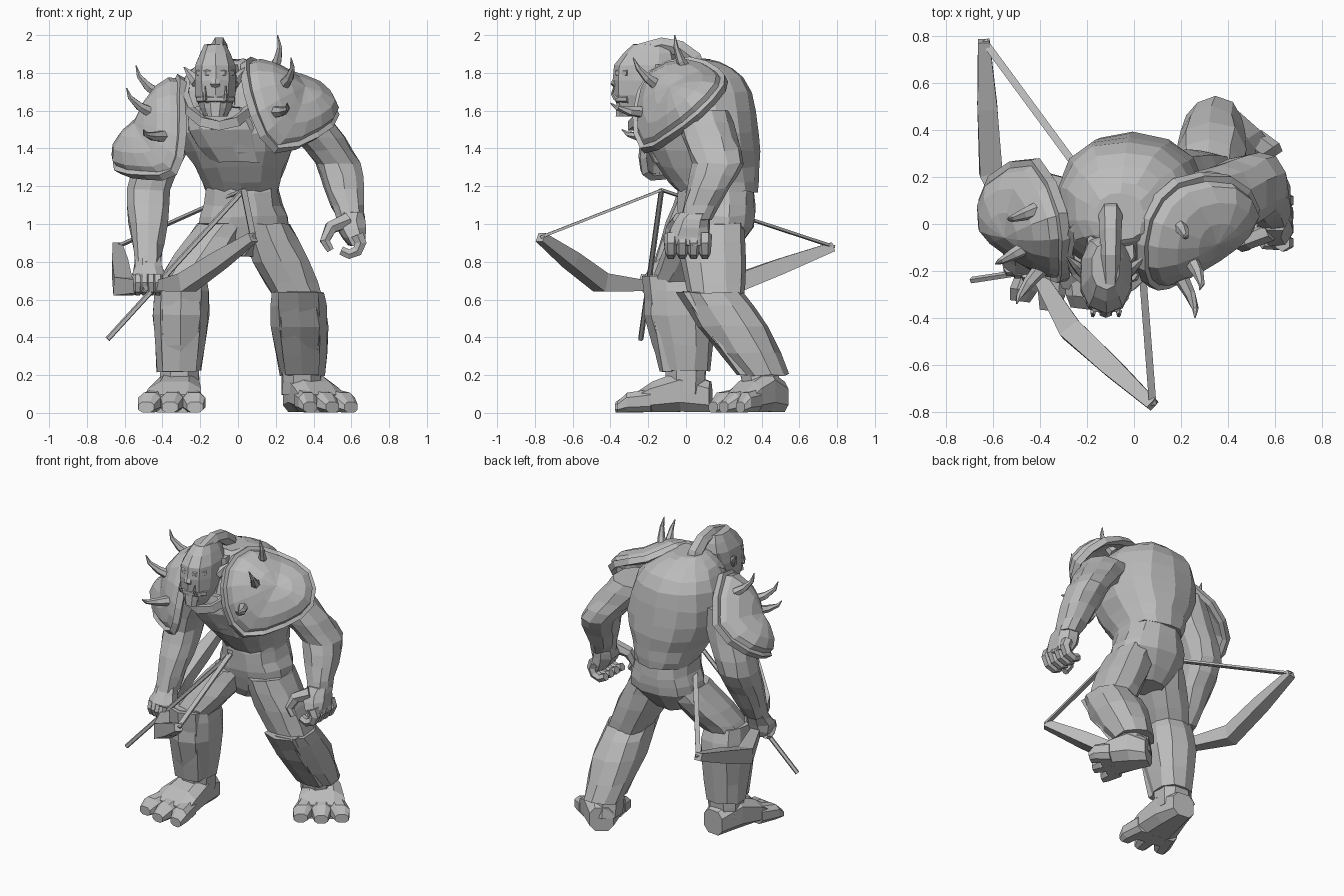
import bpy, bmesh, math, random
from mathutils import Vector

random.seed(4)
if "Cube" in bpy.data.objects:
    bpy.data.objects.remove(bpy.data.objects["Cube"])

grey = bpy.data.materials.new("plain grey")
grey.use_nodes = True
grey.diffuse_color = (.5, .5, .5, 1)
grey.node_tree.nodes["Principled BSDF"].inputs["Base Color"].default_value = grey.diffuse_color
RIGHTWARD, BACKWARD, UPWARD = Vector((1, 0, 0)), Vector((0, 1, 0)), Vector((0, 0, 1))


def finish(name, bm):
    bmesh.ops.recalc_face_normals(bm, faces=bm.faces)
    mesh = bpy.data.meshes.new(name)
    bm.to_mesh(mesh)
    bm.free()
    mesh.materials.append(grey)
    part = bpy.data.objects.new(name, mesh)
    bpy.context.collection.objects.link(part)
    return part


def bridge(bm, rings, closed=False):
    pairs = list(zip(rings, rings[1:])) + ([(rings[-1], rings[0])] if closed else [])
    for lower, upper in pairs:
        for i in range(len(lower)):
            bm.faces.new((lower[i - 1], lower[i], upper[i], upper[i - 1]))


def halfway(previous, this, following, beyond):
    """Point between two neighbours on a smooth curve through all four."""
    return ((this + following) * 9 - previous - beyond) / 16


def loft(name, stations, sides=8, axis=None, ref=UPWARD, power=1, rough=0, closed=False):
    """Skin over stations: position, radius across and, if it differs, radius along ref."""
    bm = bmesh.new()
    points = [Vector(station[:3]) for station in stations]
    last = len(points) - 1
    rings = []
    for k, station in enumerate(stations):
        before = points[k - 1] if k or closed else points[0]
        after = points[(k + 1) % len(points)] if k < last or closed else points[last]
        along = axis or (after - before).normalized()
        across = along.cross(ref).normalized()
        outward = across.cross(along)
        ring = []
        for i in range(sides):
            angle = math.tau * (i + .5) / sides
            c, s = math.cos(angle), math.sin(angle)
            corner = points[k] + across * station[3] * math.copysign(abs(c) ** power, c)
            corner += outward * station[-1] * math.copysign(abs(s) ** power, s)
            corner += Vector([random.uniform(-rough, rough) for _ in range(3)])
            ring.append(bm.verts.new(corner))
        rings.append(ring)
    bridge(bm, rings, closed)
    if not closed:
        bm.faces.new(rings[0])
        bm.faces.new(rings[-1])
    return finish(name, bm)


def limb(name, stations, sides=10, rough=.007):
    """Body part of level rings, with one eased ring added between each two stations."""
    rows = [Vector((*station[:4], station[-1])) for station in stations]
    eased = []
    for k, (this, following) in enumerate(zip(rows, rows[1:])):
        beyond = rows[min(k + 2, len(rows) - 1)]
        eased += [this, halfway(rows[max(k - 1, 0)], this, following, beyond)]
    loft(name, eased + rows[-1:], sides, UPWARD, BACKWARD, power=.85, rough=rough)


def rod(name, path, thick, thin, sides=6, ref=UPWARD):
    step = (thin - thick) / (len(path) - 1)
    loft(name, [(*point, thick + step * k) for k, point in enumerate(path)], sides, ref=ref)


# Torso and hips
limb("torso", [(.02, .17, 1.17, .19, .21), (.01, .12, 1.3, .24, .27), (-.01, .07, 1.48, .32, .31),
               (-.03, .08, 1.7, .29, .27), (-.05, .07, 1.82, .2, .18), (-.06, .03, 1.87, .1)], sides=14)
limb("hips", [(.02, .16, 1.22, .19, .2), (.03, .16, 1.1, .21), (.03, .16, .98, .24, .2),
              (0, .13, .83, .1)], sides=12)
limb("chest_plate", [(0, -.08, 1.33, .15, .09), (-.07, -.14, 1.5, .2, .12), (-.1, -.1, 1.62, .16)])
limb("neck", [(-.1, -.1, 1.5, .16), (-.1, -.1, 1.84, .1)])
turns = [math.tau * i / 12 for i in range(12)]
loft("collar", [(.18 * math.cos(a) - .1, .18 * math.sin(a) - .11, 1.68 + .16 * math.sin(a), .025, .035)
                for a in turns], 4, closed=True)

# Head, face and crest of hair
middle = -.12
limb("head", [(middle, -.28, 1.57, .065, .07), (middle, -.24, 1.68, .11, .14),
              (middle, -.21, 1.84, .11, .17), (middle, -.18, 1.95, .06, .1)], rough=.003)
limb("chin", [(middle, -.33, 1.57, .045), (middle, -.33, 1.66, .065, .04)], sides=8, rough=0)
loft("nose", [(middle, -.36, 1.8, .014), (middle, -.38, 1.74, .03, .02), (middle, -.36, 1.72, .02)],
     6, UPWARD, BACKWARD)
for name, height in (("brow", 1.8), ("lower_lip", 1.66)):
    rod(name, [(middle + .09 * math.sin(a), -.28 - .09 * math.cos(a), height)
               for a in (-1.3, -.5, .5, 1.3)], .02, .02)
rod("hair_crest", [(middle + .02, .2 * math.sin(a) - .13, 1.79 + .16 * math.cos(a))
                   for a in (-1.2, -.6, 0, .5, 1, 1.6)], .035, .055, ref=RIGHTWARD)
for side, label in ((-1, "right"), (1, "left")):
    tusk = Vector((middle + side * .055, -.37, 1.66))
    rod(label + "_tusk", [tusk, tusk + Vector((0, -.02, .03)), tusk + Vector((0, -.01, .07))],
        .014, .003, 5, BACKWARD)
    ear = Vector((middle + side * .1, -.2, 1.75))
    tip = ear + Vector((side * .065, .06, .08))
    loft(label + "_ear", [(*ear, .03, .035), (*ear.lerp(tip, .5), .02, .025), (*tip, .004)], 6)


# Domed shoulder guards with raised rims and curved spikes
def shoulder_guard(name, outline, bulge, spikes):
    outline, bulge = [Vector(p) for p in outline], Vector(bulge)
    count = len(outline)
    centre = sum(outline, Vector()) / count
    rim = []
    for k in range(count):
        this, following, beyond = (outline[(k + n) % count] for n in range(3))
        rim += [this, halfway(outline[k - 1], this, following, beyond)]
    bm = bmesh.new()
    rings = [[bm.verts.new(centre + (p - centre) * math.cos(lift) + bulge * math.sin(lift)) for p in rim]
             for lift in (0, .4, .8, 1.2)]
    bridge(bm, rings)
    top = bm.verts.new(centre + bulge)
    for i in range(len(rim)):
        bm.faces.new((rings[-1][i - 1], rings[-1][i], top))
    finish(name, bm).modifiers.new("thickness", "SOLIDIFY").thickness = .02
    loft(name + "_rim", [(*p, .025, .03) for p in rim], 4, ref=bulge.normalized(), closed=True)
    bend = Vector((math.copysign(.02, centre.x), -.01, -.015))
    for k, (base, tip) in enumerate(spikes):
        base, tip = Vector(base), Vector(tip)
        rod(f"{name}_spike_{k + 1}", [base.lerp(tip, -.2), base.lerp(tip, .3) + bend,
                                      base.lerp(tip, .7) + bend, tip], .036, .003, ref=BACKWARD)


shoulder_guard("right_shoulder_guard",
               [(-.31, .04, 1.77), (-.3, -.14, 1.67), (-.3, -.22, 1.45), (-.34, -.22, 1.28),
                (-.48, -.14, 1.26), (-.63, 0, 1.29), (-.6, .19, 1.38), (-.42, .26, 1.54)], (-.13, -.03, .08),
               [((-.42, .06, 1.7), (-.54, .02, 1.84)), ((-.46, -.1, 1.6), (-.59, -.17, 1.72)),
                ((-.4, -.2, 1.47), (-.5, -.34, 1.5))])
shoulder_guard("left_shoulder_guard",
               [(.06, .02, 1.86), (.04, -.18, 1.79), (.09, -.26, 1.58), (.2, -.22, 1.4),
                (.41, -.08, 1.47), (.51, .06, 1.58), (.4, .19, 1.72), (.18, .17, 1.8)], (.12, -.05, .08),
               [((.18, 0, 1.83), (.21, -.06, 2)), ((.24, -.16, 1.75), (.28, -.28, 1.88)),
                ((.2, -.24, 1.6), (.26, -.4, 1.64))])


# Arms
def arm(label, shoulder, elbow, wrist):
    shoulder, elbow, wrist = Vector(shoulder), Vector(elbow), Vector(wrist)
    limb(label + "_arm", [(*shoulder, .15), (*shoulder.lerp(elbow, .5), .14, .15), (*elbow, .12, .135),
                          (*elbow.lerp(wrist, .45), .105, .115), (*wrist, .07, .08)])


def fingers(label, knuckle_centre, step, facing, reach, thickness):
    for k in range(4):
        centre = Vector(knuckle_centre) + Vector(step) * k
        rod(f"{label}_finger_{k + 1}", [centre + (facing * math.cos(a) - UPWARD * math.sin(a)) * reach
                                        for a in (-.8, 0, .8, 1.6, 2.4)],
            thickness, thickness * .7, ref=facing.cross(UPWARD))


arm("left", (.32, .08, 1.6), (.53, .17, 1.32), (.6, .05, 1.02))
limb("left_palm", [(.6, .05, 1.06, .07, .08), (.6, .02, .98, .08, .11), (.63, .01, .89, .05, .11)], sides=8)
fingers("left", (.59, .1, .9), (0, -.06, 0), RIGHTWARD, .06, .038)
rod("left_thumb", [(.58, -.03, 1.02), (.49, -.07, .98), (.46, -.09, .91), (.49, -.09, .86)],
    .045, .022, ref=BACKWARD)
arm("right", (-.34, .06, 1.6), (-.47, .09, 1.18), (-.48, -.09, .8))
limb("right_palm", [(-.48, -.09, .82, .07), (-.47, -.14, .73, .09, .08), (-.47, -.15, .65, .07)], sides=8)
fingers("right", (-.53, -.15, .69), (.035, -.01, 0), -BACKWARD, .05, .028)


# Legs: thigh, greave, shin plate and a foot with three broad toes
def leg(label, hip, knee, ankle, heel, toe):
    hip, knee, ankle, heel, toe = map(Vector, (hip, knee, ankle, heel, toe))
    limb(label + "_thigh", [(*hip, .14, .18), (*hip.lerp(knee, .5), .155, .175), (*knee, .13, .15)])
    limb(label + "_greave", [(*knee.lerp(ankle, -.1), .14, .16), (*knee.lerp(ankle, .35), .155, .19),
                             (*ankle, .12, .13)])
    front = BACKWARD * -.1
    limb(label + "_shin_plate", [(*(knee.lerp(ankle, -.1) + front), .12, .09),
                                 (*(knee.lerp(ankle, .4) + front), .12, .08),
                                 (*(ankle + front), .1, .04)], sides=6, rough=0)
    limb(label + "_ankle", [(*ankle.lerp(knee, .1), .11), (ankle.x, ankle.y, .1, .11)], sides=8)
    way = (toe - heel).normalized()
    sideways = way.cross(UPWARD)

    def level(place, width, height, shift=0):
        spot = heel.lerp(toe, place) + sideways * shift
        return (spot.x, spot.y, height / 2, width, height / 2)

    loft(label + "_foot", [level(0, .08, .17), level(.3, .12, .23), level(.6, .15, .17), level(.8, .16, .1)],
         8, way, power=.7)
    for k in (-1, 0, 1):
        loft(f"{label}_toe_{k + 2}", [level(.6, .06, .13, k * .09), level(.85, .063, .11, k * .12),
                                      level(1 - .05 * abs(k), .045, .06, k * .13)], 8, way, power=.8)


leg("right", (-.08, .13, 1), (-.3, -.04, .68), (-.31, 0, .22), (-.3, .13, 0), (-.36, -.37, 0))
leg("left", (.14, .13, 1), (.32, .16, .6), (.34, .41, .2), (.3, .5, 0), (.5, .2, 0))

# Drawn bow, string and arrow
grip, nock = Vector((-.43, -.18, .67)), Vector((.03, -.13, 1.18))
for label, bend, tip in (("front", (-.27, -.45, .69), (.08, -.77, .93)),
                         ("back", (-.61, .22, .67), (-.64, .78, .88))):
    bend, tip = Vector(bend), Vector(tip)
    loft(label + "_bow_limb", [(*grip, .035), (*bend, .07), (*bend.lerp(tip, .5), .06), (*tip, .035)], 4)
    loft(label + "_bowstring", [(*tip, .022, .01), (*nock, .022, .01)], 4)
rod("arrow", [(-.69, -.24, .39), nock], .015, .015, 5)
